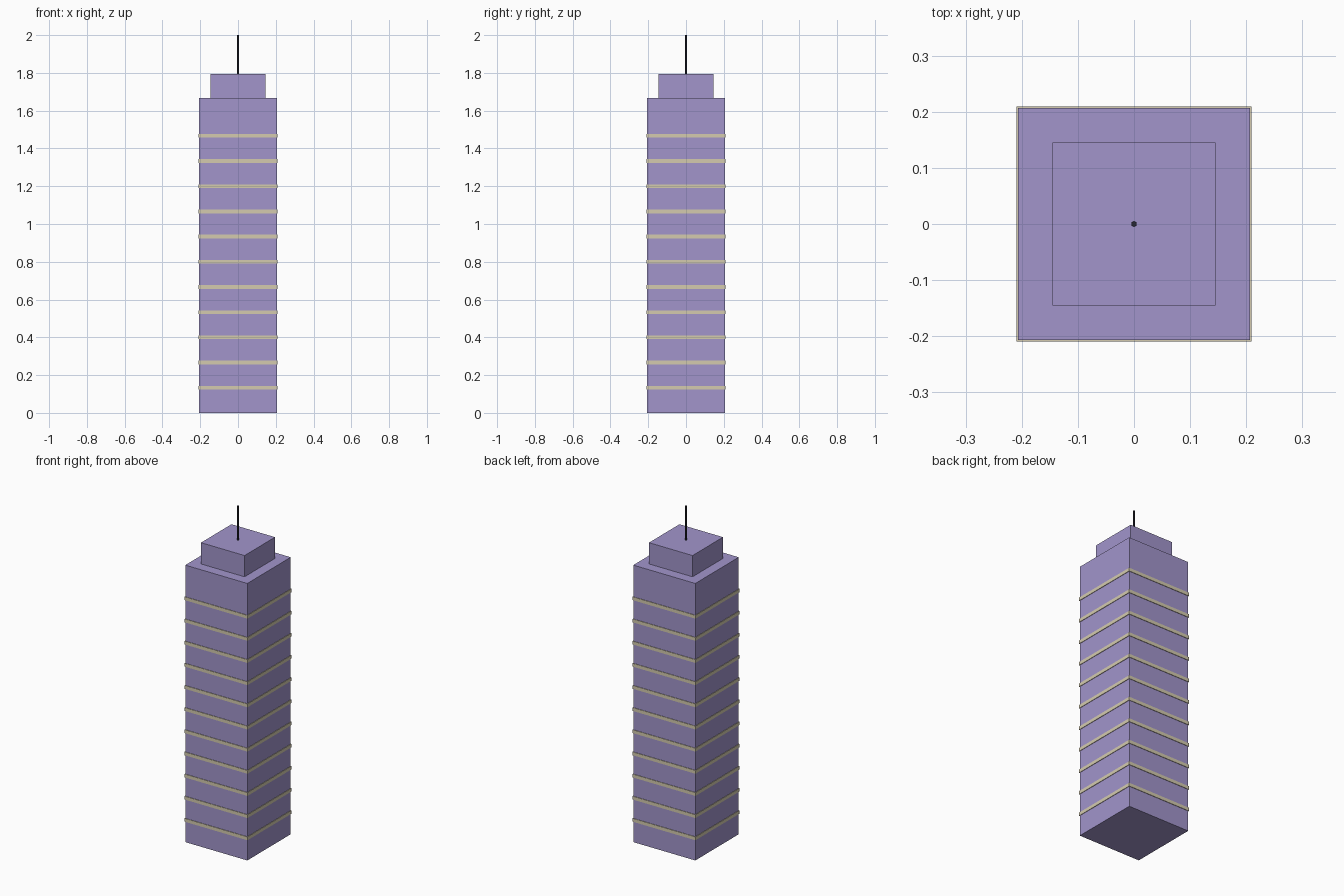
import bpy, bmesh

if "Cube" in bpy.data.objects:
    bpy.data.objects.remove(bpy.data.objects["Cube"])

def material(name, rgb):
    m = bpy.data.materials.new(name)
    m.diffuse_color = (*rgb, 1.0)
    m.use_nodes = True
    m.node_tree.nodes["Principled BSDF"].inputs["Base Color"].default_value = m.diffuse_color
    return m

LILAC = material("lilac wall", (0.36, 0.30, 0.60))
CREAM = material("cream band", (0.66, 0.60, 0.43))
DARK = material("dark metal", (0.02, 0.02, 0.03))

def add(name, bm, mat):
    mesh = bpy.data.meshes.new(name)
    bm.to_mesh(mesh)
    bm.free()
    mesh.materials.append(mat)
    obj = bpy.data.objects.new(name, mesh)
    bpy.context.collection.objects.link(obj)
    return obj

def box(name, width, z0, z1, mat):
    bm = bmesh.new()
    bmesh.ops.create_cube(bm, size=1)
    for v in bm.verts:
        v.co.x *= width
        v.co.y *= width
        v.co.z = z0 if v.co.z < 0 else z1
    return add(name, bm, mat)

# Main shaft and roof block
TOWER_TOP = 1.667
ROOF_TOP = 1.795
box("tower", 0.413, 0.0, TOWER_TOP, LILAC)
box("roof_block", 0.29, TOWER_TOP, ROOF_TOP, LILAC)

# Thin floor bands, standing slightly proud of the walls
for i in range(1, 12):
    z = i * 2 / 15
    box(f"floor_band_{i}", 0.419, z - 0.01, z + 0.01, CREAM)

# Six-sided antenna
bm = bmesh.new()
bmesh.ops.create_cone(bm, cap_ends=True, segments=6, radius1=0.0055,
                      radius2=0.0055, depth=2.0 - ROOF_TOP)
bmesh.ops.translate(bm, verts=bm.verts, vec=(0, 0, (2.0 + ROOF_TOP) / 2))
add("antenna", bm, DARK)
